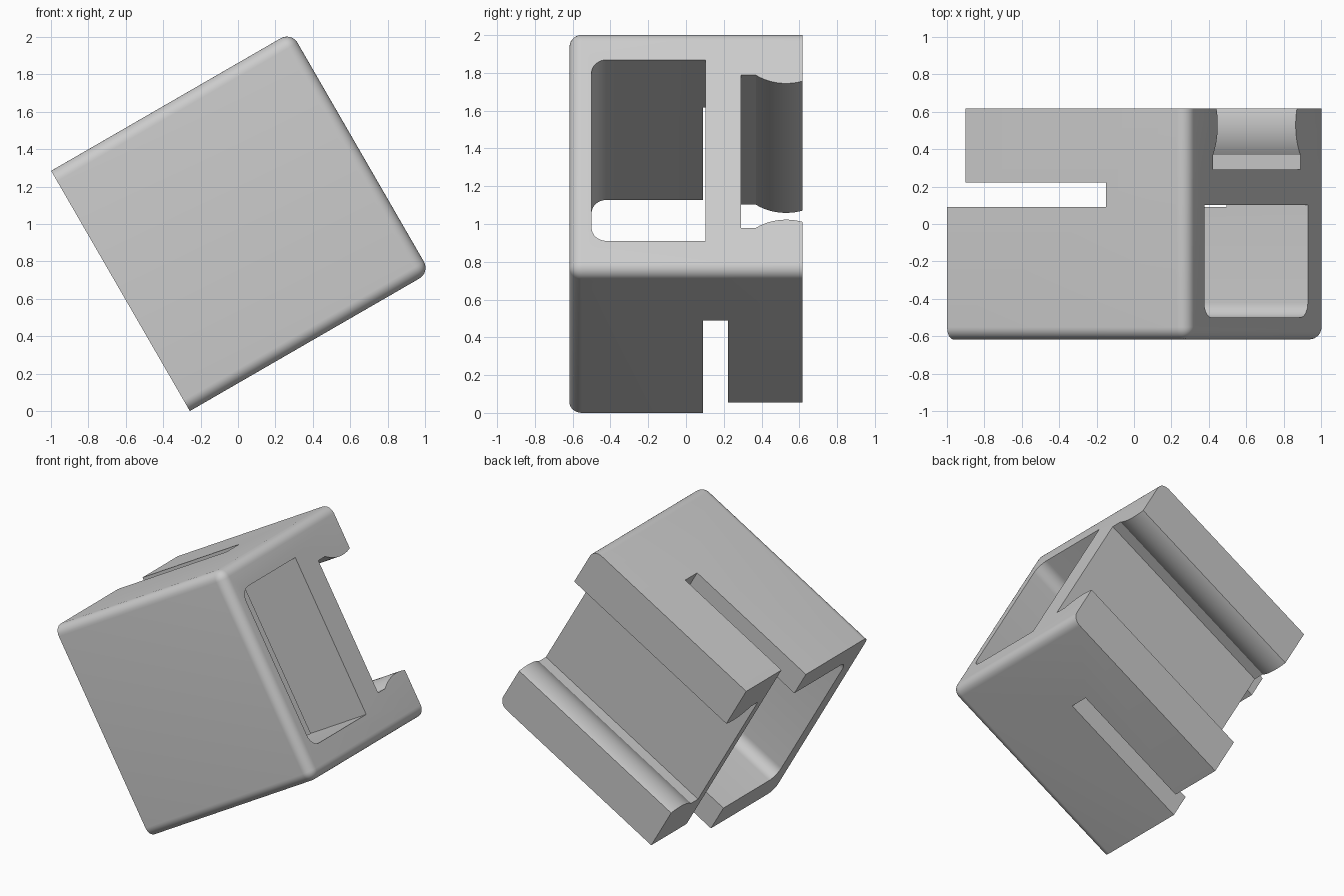
import bpy, bmesh, math
from mathutils import Matrix

# Remove the default cube
cube = bpy.data.objects.get("Cube")
if cube:
    bpy.data.objects.remove(cube, do_unlink=True)

SIDE = 1.483      # edge of the square front
HALF = 0.617      # half depth
TILT = Matrix.Translation((-0.2575, 0, 0)) @ Matrix.Rotation(math.radians(-30), 4, 'Y')

grey = bpy.data.materials.new("plain grey")
grey.use_nodes = True
colour = (0.6, 0.6, 0.6, 1)
grey.diffuse_color = colour
grey.node_tree.nodes["Principled BSDF"].inputs["Base Color"].default_value = colour


def prism(name, profile, x0, x1):
    """Extrude a (y, z) profile along the block's own x axis."""
    bm = bmesh.new()
    face = bm.faces.new([bm.verts.new((x0, y, z)) for y, z in profile])
    ext = bmesh.ops.extrude_face_region(bm, geom=[face])
    moved = [v for v in ext["geom"] if isinstance(v, bmesh.types.BMVert)]
    bmesh.ops.translate(bm, verts=moved, vec=(x1 - x0, 0, 0))
    bmesh.ops.recalc_face_normals(bm, faces=bm.faces)
    mesh = bpy.data.meshes.new(name)
    bm.to_mesh(mesh)
    bm.free()
    mesh.materials.append(grey)
    ob = bpy.data.objects.new(name, mesh)
    bpy.context.collection.objects.link(ob)
    return ob


def rect(y0, y1, z0, z1):
    return [(y0, z0), (y1, z0), (y1, z1), (y0, z1)]


# Block, rounded on the front and on the closed end
block = prism("slotted_block", rect(-HALF, HALF, 0, SIDE), 0, SIDE)
bm = bmesh.new()
bm.from_mesh(block.data)


def is_rounded(edge):
    a, b = (v.co for v in edge.verts)
    front = max(a.y, b.y) < 0 and max(a.x, b.x) > 0.1
    end = min(a.x, b.x) > 0.1 and abs(a.y - b.y) > 0.1
    return front or end


bmesh.ops.bevel(bm, geom=[e for e in bm.edges if is_rounded(e)], offset=0.066,
                offset_type='OFFSET', segments=8, profile=0.5, affect='EDGES')
bm.to_mesh(block.data)
bm.free()

# Pocket running right through, with rounded front corners
R, Y0, Z0, Z1 = 0.08, -0.5, 0.195, 1.302
pocket = [(0.102, Z0), (0.102, Z1)]
for centre, start in ((Z1 - R, 90), (Z0 + R, 180)):
    for i in range(9):
        a = math.radians(start + i * 90 / 8)
        pocket.append((Y0 + R + R * math.cos(a), centre + R * math.sin(a)))

# Rear channel with convex lips on both sides
BULGE, PEAK, LIP = 0.281, 0.53, 0.37
lip = [(0.292, 0.275)]
for i in range(17):
    y = LIP + i * 0.3 / 16
    lip.append((y, 0.275 + 0.05 - BULGE + math.sqrt(BULGE ** 2 - (y - PEAK) ** 2)))
channel = lip + [(y, SIDE - z) for y, z in reversed(lip)]

# Cutters: pocket, channel, slot across the open end, step behind the slot
cutters = [
    prism("pocket_cutter", pocket, -0.2, SIDE + 0.2),
    prism("channel_cutter", channel, -0.2, SIDE + 0.2),
    prism("slot_cutter", rect(0.09, 0.223, -0.2, SIDE + 0.2), -0.2, 0.98),
    prism("step_cutter", rect(0.16, HALF + 0.2, -0.3, SIDE + 0.3), -0.3, 0.112),
]
for cutter in cutters:
    mod = block.modifiers.new(cutter.name, 'BOOLEAN')
    mod.operation = 'DIFFERENCE'
    mod.solver = 'EXACT'
    mod.object = cutter

# Bake the cuts, then drop the cutters
bpy.context.view_layer.update()
graph = bpy.context.evaluated_depsgraph_get()
result = bpy.data.meshes.new_from_object(block.evaluated_get(graph))
block.modifiers.clear()
block.data = result
for cutter in cutters:
    bpy.data.objects.remove(cutter, do_unlink=True)

# Tilt the block onto its lower edge and smooth the rounded parts
block.data.transform(TILT)
bpy.ops.object.select_all(action='DESELECT')
block.select_set(True)
bpy.context.view_layer.objects.active = block
bpy.ops.object.shade_smooth_by_angle(angle=math.radians(25))
